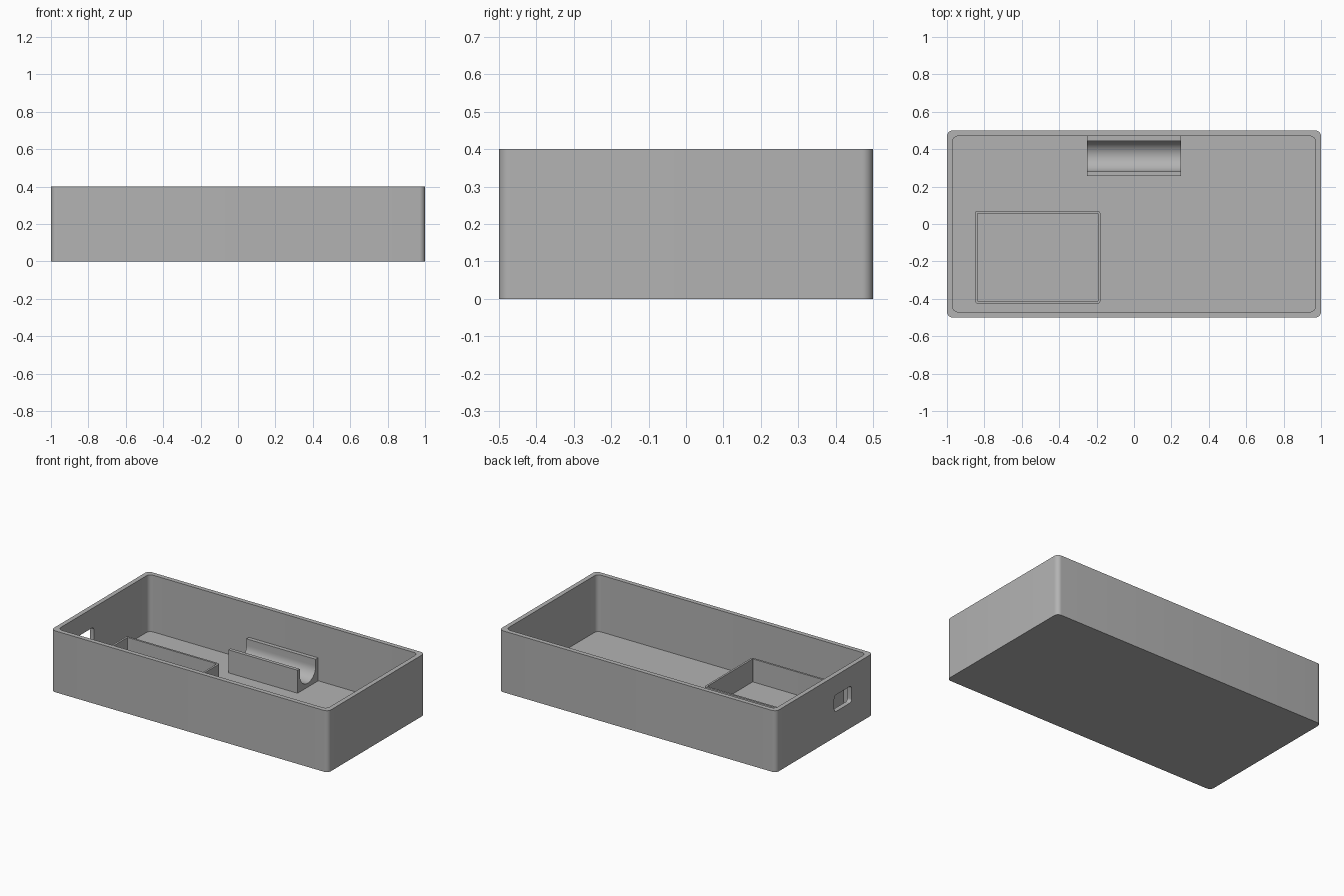
import bpy, bmesh
from math import pi, cos, sin, radians

if "Cube" in bpy.data.objects:
    bpy.data.objects.remove(bpy.data.objects["Cube"], do_unlink=True)

FLOOR, WALL, RIM = 0.03, 0.03, 0.18

grey = bpy.data.materials.new("plain grey")
grey.use_nodes = True
colour = (0.45, 0.45, 0.45, 1)
grey.diffuse_color = colour
grey.node_tree.nodes["Principled BSDF"].inputs["Base Color"].default_value = colour


def rounded_rect(x0, x1, y0, y1, r, steps=8):
    """Counter-clockwise outline with rounded corners."""
    corners = [(x1 - r, y1 - r), (x0 + r, y1 - r), (x0 + r, y0 + r), (x1 - r, y0 + r)]
    return [(cx + r * cos(a), cy + r * sin(a))
            for q, (cx, cy) in enumerate(corners)
            for a in [(q + i / steps) * pi / 2 for i in range(steps + 1)]]


def finish(name, bm):
    bmesh.ops.recalc_face_normals(bm, faces=bm.faces)
    mesh = bpy.data.meshes.new(name)
    bm.to_mesh(mesh)
    bm.free()
    obj = bpy.data.objects.new(name, mesh)
    bpy.context.collection.objects.link(obj)
    mesh.materials.append(grey)
    return obj


def loft(name, rings, closed=False):
    """Join equal rings of points; cap the ends, or close the rings into a loop."""
    bm = bmesh.new()
    loops = [[bm.verts.new(p) for p in ring] for ring in rings]
    pairs = list(zip(loops, loops[1:])) + ([(loops[-1], loops[0])] if closed else [])
    for a, b in pairs:
        for i in range(len(a)):
            j = (i + 1) % len(a)
            bm.faces.new((a[i], a[j], b[j], b[i]))
    if not closed:
        bm.faces.new(loops[0])
        bm.faces.new(loops[-1])
    return finish(name, bm)


def at_height(outline, z):
    return [(x, y, z) for x, y in outline]


def smooth(obj):
    bpy.ops.object.select_all(action="DESELECT")
    obj.select_set(True)
    bpy.context.view_layer.objects.active = obj
    bpy.ops.object.shade_smooth_by_angle(angle=radians(30))


# Open case with a floor
outer = rounded_rect(-1, 1, -0.5, 0.5, 0.03)
inner = rounded_rect(-1 + WALL, 1 - WALL, -0.5 + WALL, 0.5 - WALL, 0.03)
case = loft("case", [at_height(outer, 0), at_height(outer, 0.4),
                     at_height(inner, 0.4), at_height(inner, FLOOR)])

# Rounded port opening through one end wall
port = rounded_rect(-0.28, -0.1, 0.165, 0.273, 0.02)
cutter = loft("port_cutter", [[(x, y, z) for y, z in port] for x in (-1.1, -0.9)])
cutter.hide_render = True
cutter.hide_viewport = True
cut = case.modifiers.new("port", "BOOLEAN")
cut.operation = "DIFFERENCE"
cut.solver = "EXACT"
cut.object = cutter
bpy.context.view_layer.objects.active = case
bpy.ops.object.modifier_apply(modifier=cut.name)
bpy.data.objects.remove(cutter, do_unlink=True)
smooth(case)

# Thin frame standing on the floor
frame_out = rounded_rect(-0.85, -0.18, -0.425, 0.07, 0.014)
frame_in = rounded_rect(-0.837, -0.193, -0.412, 0.057, 0.004)
frame = loft("board_frame", [at_height(frame_out, FLOOR), at_height(frame_out, RIM),
                             at_height(frame_in, RIM), at_height(frame_in, FLOOR)], closed=True)
smooth(frame)

# Cradle with a round-bottomed groove against the back wall
radius, mid_y, mid_z = 0.082, 0.362, 0.138
groove = [(mid_y + radius * cos(a), mid_z - radius * sin(a))
          for a in [pi * i / 24 for i in range(25)]]
profile = [(0.257, FLOOR), (0.47, FLOOR), (0.47, RIM), (mid_y + radius, RIM)]
profile += groove + [(mid_y - radius, RIM), (0.257, RIM)]
cradle = loft("cradle", [[(x, y, z) for y, z in profile] for x in (-0.25, 0.25)])
smooth(cradle)
